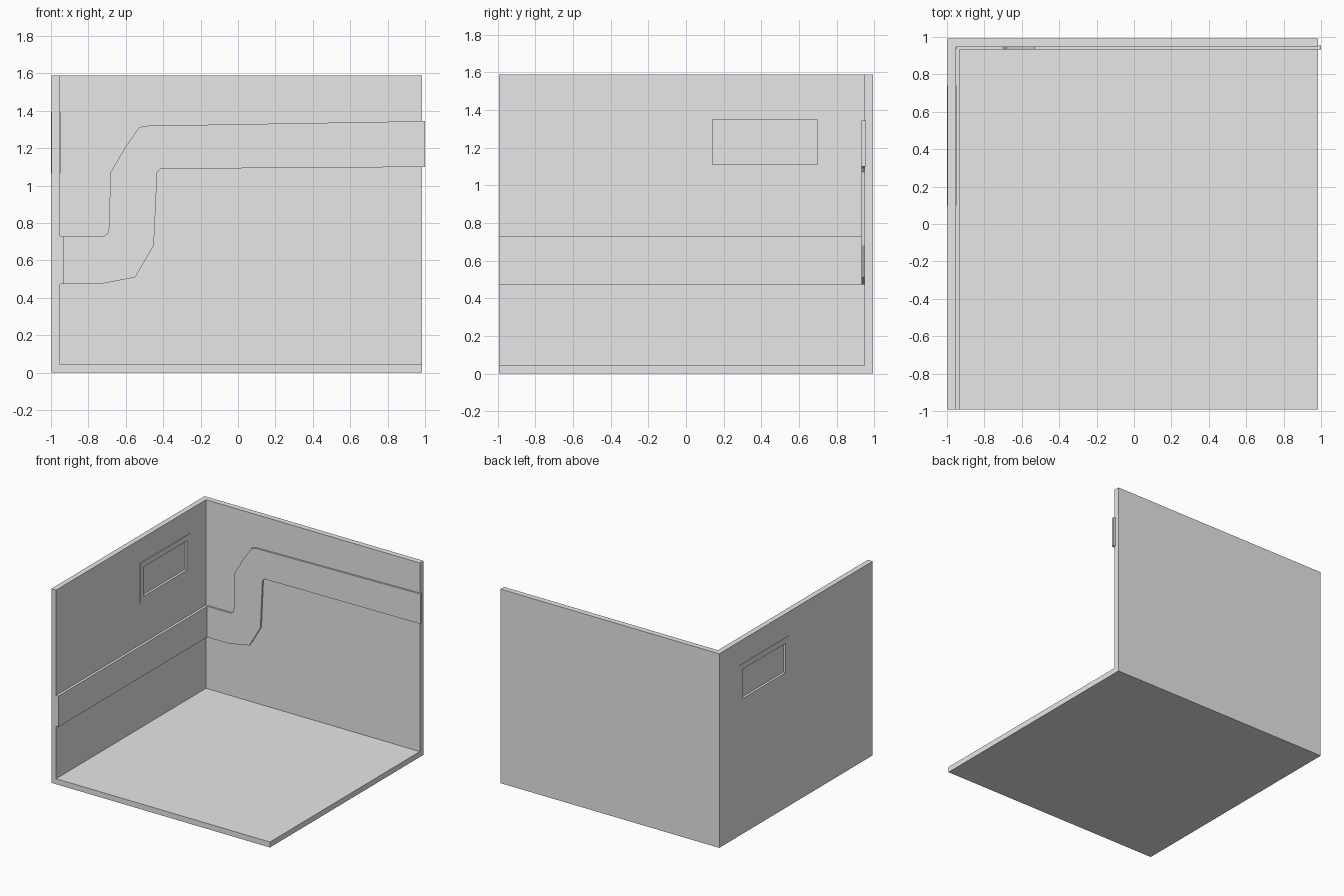
import bpy
import bmesh

cube = bpy.data.objects.get("Cube")
if cube:
    bpy.data.objects.remove(cube, do_unlink=True)

grey = bpy.data.materials.new("light_grey")
grey.use_nodes = True
grey.diffuse_color = (0.8, 0.8, 0.8, 1)
grey.node_tree.nodes["Principled BSDF"].inputs["Base Color"].default_value = (0.8, 0.8, 0.8, 1)


def finish(name, bm):
    bmesh.ops.recalc_face_normals(bm, faces=bm.faces)
    mesh = bpy.data.meshes.new(name)
    bm.to_mesh(mesh)
    bm.free()
    mesh.materials.append(grey)
    obj = bpy.data.objects.new(name, mesh)
    bpy.context.collection.objects.link(obj)
    return obj


def box(name, lo, hi):
    bm = bmesh.new()
    bmesh.ops.create_cube(bm, size=1)
    for v in bm.verts:
        v.co = [hi[i] if v.co[i] > 0 else lo[i] for i in range(3)]
    return finish(name, bm)


def rect_ring(name, outer, inner, x0, x1):
    """Plate across x with a rectangular opening; rects are (y0, z0, y1, z1)."""
    bm = bmesh.new()

    def loop(r, x):
        y0, z0, y1, z1 = r
        return [bm.verts.new((x, y, z)) for y, z in ((y0, z0), (y1, z0), (y1, z1), (y0, z1))]

    loops = [loop(outer, x0), loop(outer, x1), loop(inner, x1), loop(inner, x0)]
    for a, b in zip(loops, loops[1:] + loops[:1]):
        for i in range(4):
            j = (i + 1) % 4
            bm.faces.new((a[i], a[j], b[j], b[i]))
    return finish(name, bm)


def wall_strip(name, outline, y0, y1):
    """Extrude an x-z outline along y."""
    bm = bmesh.new()
    face = bm.faces.new([bm.verts.new((x, y0, z)) for x, z in outline])
    new = bmesh.ops.extrude_face_region(bm, geom=[face])["geom"]
    for v in new:
        if isinstance(v, bmesh.types.BMVert):
            v.co.y = y1
    return finish(name, bm)


# Main dimensions
left, right = -0.997, 0.985
depth, height = 0.993, 1.59
inner_x, inner_y, floor_top = -0.953, 0.947, 0.045
opening = (0.14, 1.11, 0.695, 1.35)

# Floor and walls
box("floor", (inner_x, -depth, 0), (right, inner_y, floor_top))
box("back_wall", (inner_x, inner_y, 0), (right, depth, height))
rect_ring("side_wall", (-depth, 0, depth, height), opening, left, inner_x)

# Window
rect_ring("window_frame", (0.095, 1.065, 0.74, 1.395), opening, -1.0, inner_x + 0.004)
y0, z0, y1, z1 = opening
box("window_pane", (-0.981, y0, z0), (-0.969, y1, z1))

# Raised band along the side wall
box("side_band", (-0.96, -depth, 0.475), (-0.932, 0.935, 0.728))

# Raised band that steps up along the back wall
upper_edge = [(-0.95, 0.728), (-0.72, 0.728), (-0.697, 0.743), (-0.69, 0.78),
              (-0.682, 1.07), (-0.60, 1.21), (-0.53, 1.31), (-0.50, 1.32), (1.0, 1.345)]
lower_edge = [(1.0, 1.1), (-0.415, 1.09), (-0.432, 1.07), (-0.45, 0.68),
              (-0.55, 0.51), (-0.73, 0.475), (-0.95, 0.475)]
wall_strip("back_band", upper_edge + lower_edge, 0.932, 0.955)
